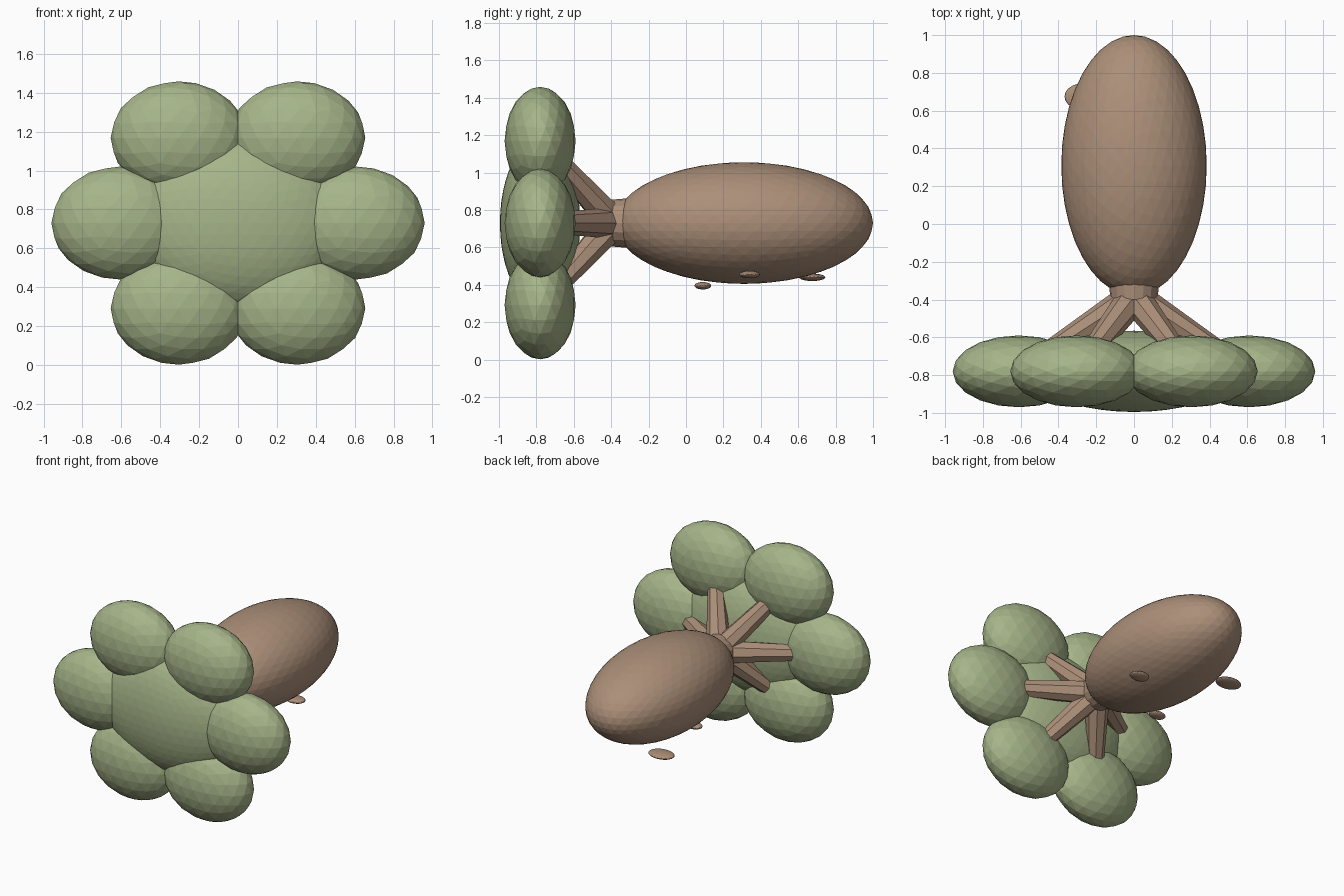
import bpy
import bmesh
from math import cos, sin, radians
from mathutils import Vector

cube = bpy.data.objects.get("Cube")
if cube:
    bpy.data.objects.remove(cube, do_unlink=True)


def material(name, rgb):
    mat = bpy.data.materials.new(name)
    mat.use_nodes = True
    mat.diffuse_color = (*rgb, 1)
    mat.node_tree.nodes["Principled BSDF"].inputs["Base Color"].default_value = (*rgb, 1)
    return mat


LEAF = material("sage green", (0.38, 0.46, 0.25))
BARK = material("soft brown", (0.41, 0.275, 0.19))
MID = 0.73          # height of the long axis
SQUASH = 0.83       # vertical flattening of the crown


def finish(name, bm, mat):
    mesh = bpy.data.meshes.new(name)
    bm.to_mesh(mesh)
    bm.free()
    mesh.materials.append(mat)
    obj = bpy.data.objects.new(name, mesh)
    bpy.context.collection.objects.link(obj)
    return obj


def blob(name, centre, size, mat, detail):
    """Faceted ellipsoid."""
    bm = bmesh.new()
    bmesh.ops.create_icosphere(bm, subdivisions=detail, radius=1)
    bmesh.ops.scale(bm, vec=size, verts=bm.verts)
    bmesh.ops.translate(bm, vec=centre, verts=bm.verts)
    return finish(name, bm, mat)


def limb(name, start, end, r_start, r_end, mat, sides):
    """Tapered cylinder between two points."""
    start, end = Vector(start), Vector(end)
    axis = end - start
    bm = bmesh.new()
    bmesh.ops.create_cone(bm, cap_ends=True, segments=sides, radius1=r_start,
                          radius2=r_end, depth=axis.length)
    bmesh.ops.rotate(bm, matrix=axis.to_track_quat('Z', 'Y').to_matrix(), verts=bm.verts)
    bmesh.ops.translate(bm, vec=(start + end) / 2, verts=bm.verts)
    return finish(name, bm, mat)


# Swollen trunk and its neck
blob("trunk", (0, 0.31, MID), (0.385, 0.69, 0.325), BARK, 4)
limb("trunk_neck", (0, -0.22, MID), (0, -0.40, MID), 0.14, 0.125, BARK, 16)

# Crown: one broad middle with a ring of six puffs, each on its own branch
blob("crown_middle", (0, -0.78, MID), (0.545, 0.215, 0.445), LEAF, 4)
for i in range(6):
    a = radians(60 * i)
    out = Vector((cos(a), 0, sin(a) * SQUASH))
    hub = Vector((0, 0, MID))
    blob(f"crown_puff_{i + 1}", hub + out * 0.61 + Vector((0, -0.78, 0)),
         (0.35, 0.19, 0.29), LEAF, 3)
    limb(f"branch_{i + 1}", hub + Vector((0, -0.385, 0)),
         hub + out * 0.5 + Vector((0, -0.71, 0)), 0.085, 0.055, BARK, 8)

# Small flat knots under the trunk
knots = [((-0.13, 0.09, 0.395), 0.045), ((0.235, 0.34, 0.455), 0.055),
         ((-0.27, 0.675, 0.44), 0.07)]
for i, (centre, r) in enumerate(knots):
    blob(f"bark_knot_{i + 1}", centre, (r * 1.4, r, 0.02), BARK, 3)
